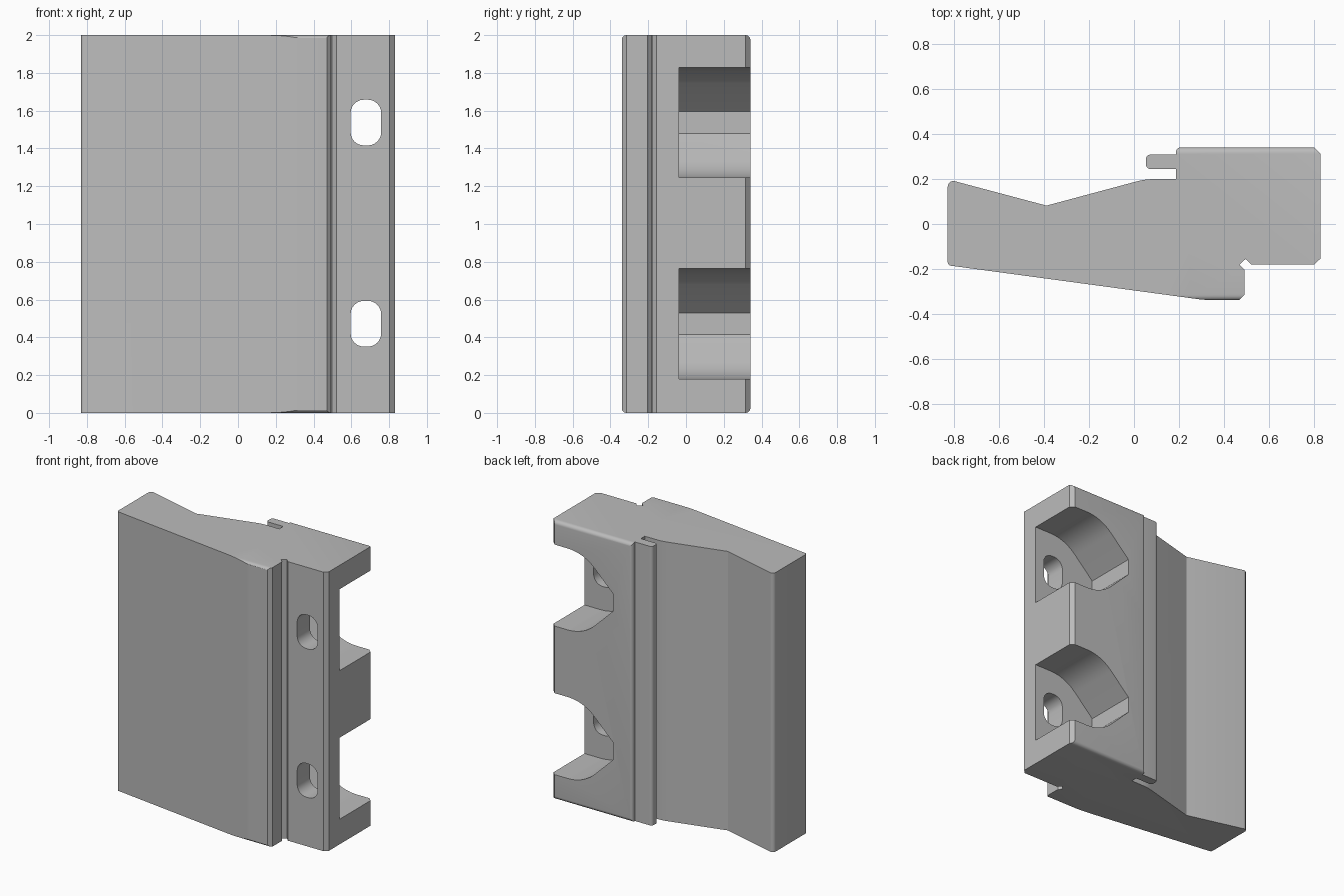
import bpy, bmesh, math
from mathutils import Vector

cube = bpy.data.objects.get("Cube")
if cube:
    bpy.data.objects.remove(cube, do_unlink=True)

grey = bpy.data.materials.new("plain grey")
grey.use_nodes = True
grey.diffuse_color = (0.5, 0.5, 0.5, 1)
grey.node_tree.nodes["Principled BSDF"].inputs["Base Color"].default_value = (0.5, 0.5, 0.5, 1)


def fillet(points, steps=6):
    """Round each (a, b, radius) corner of a closed outline with a true arc."""
    out = []
    for i, (a, b, r) in enumerate(points):
        p = Vector((a, b))
        if not r:
            out.append(p)
            continue
        u = (Vector(points[i - 1][:2]) - p).normalized()
        v = (Vector(points[(i + 1) % len(points)][:2]) - p).normalized()
        half = u.angle(v) / 2
        start, end = p + u * r / math.tan(half), p + v * r / math.tan(half)
        centre = p + (u + v).normalized() * r / math.sin(half)
        sweep = (start - centre).angle_signed(end - centre)
        for k in range(steps + 1):
            t = -sweep * k / steps
            d = start - centre
            out.append(centre + Vector((d.x * math.cos(t) - d.y * math.sin(t),
                                        d.x * math.sin(t) + d.y * math.cos(t))))
    return out


def prism(name, points, axis, low, high):
    """Extrude a filleted outline along an axis (0 = x, 1 = y, 2 = z)."""
    def place(p, h):
        c = list(p)
        c.insert(axis, h)
        return c
    bm = bmesh.new()
    outline = fillet(points)
    bottom = [bm.verts.new(place(p, low)) for p in outline]
    top = [bm.verts.new(place(p, high)) for p in outline]
    bm.faces.new(bottom)
    bm.faces.new(top)
    for i in range(len(outline)):
        j = (i + 1) % len(outline)
        bm.faces.new((bottom[i], bottom[j], top[j], top[i]))
    bmesh.ops.recalc_face_normals(bm, faces=bm.faces)
    mesh = bpy.data.meshes.new(name)
    bm.to_mesh(mesh)
    bm.free()
    mesh.materials.append(grey)
    obj = bpy.data.objects.new(name, mesh)
    bpy.context.collection.objects.link(obj)
    return obj


def combine(target, cutter, operation):
    """Apply a boolean and discard the cutter."""
    bpy.context.view_layer.objects.active = target
    mod = target.modifiers.new("cut", 'BOOLEAN')
    mod.operation, mod.solver, mod.object = operation, 'EXACT', cutter
    bpy.ops.object.modifier_apply(modifier=mod.name)
    bpy.data.objects.remove(cutter, do_unlink=True)


# Main section: wedge wing, front nose, V groove, mounting block, rear tongue
profile = [
    (-0.83, -0.184, 0.015), (0.31, -0.338, 0.3), (0.47, -0.338, 0), (0.493, -0.315, 0),
    (0.493, -0.205, 0), (0.47, -0.182, 0), (0.497, -0.156, 0), (0.522, -0.181, 0),
    (0.803, -0.181, 0), (0.83, -0.155, 0), (0.83, 0.315, 0), (0.803, 0.341, 0),
    (0.187, 0.341, 0.02), (0.187, 0.309, 0), (0.053, 0.309, 0.02), (0.053, 0.245, 0.02),
    (0.187, 0.245, 0), (0.187, 0.2, 0), (0.05, 0.2, 0.3), (-0.39, 0.082, 0),
    (-0.83, 0.199, 0.025),
]
body = prism("mounting_block", profile, 2, 0, 2)

# Rounded front and rear edges at both ends
r = 0.027
envelope = prism("end_rounding", [(-0.341, 0, r), (0.341, 0, r), (0.341, 2, r), (-0.341, 2, r)],
                 0, -1, 1)
combine(body, envelope, 'INTERSECT')

# Two flared pockets open to the side and back, each with a rounded slot
for z in (0.472, 1.537):
    lower = [(1, z - 0.292, 0), (0.575, z - 0.292, 0.3), (0.335, z - 0.058, 0)]
    upper = [(a, 2 * z - b, c) for a, b, c in reversed(lower)]
    combine(body, prism("pocket_cutter", lower + upper, 1, -0.036, 0.5), 'DIFFERENCE')
    slot = [(0.596, z - 0.121, 0.07), (0.596, z + 0.121, 0.07),
            (0.758, z + 0.121, 0.07), (0.758, z - 0.121, 0.07)]
    combine(body, prism("slot_cutter", slot, 1, -0.4, 0.1), 'DIFFERENCE')

bpy.ops.object.select_all(action='DESELECT')
body.select_set(True)
bpy.context.view_layer.objects.active = body
bpy.ops.object.shade_smooth_by_angle(angle=math.radians(20))
